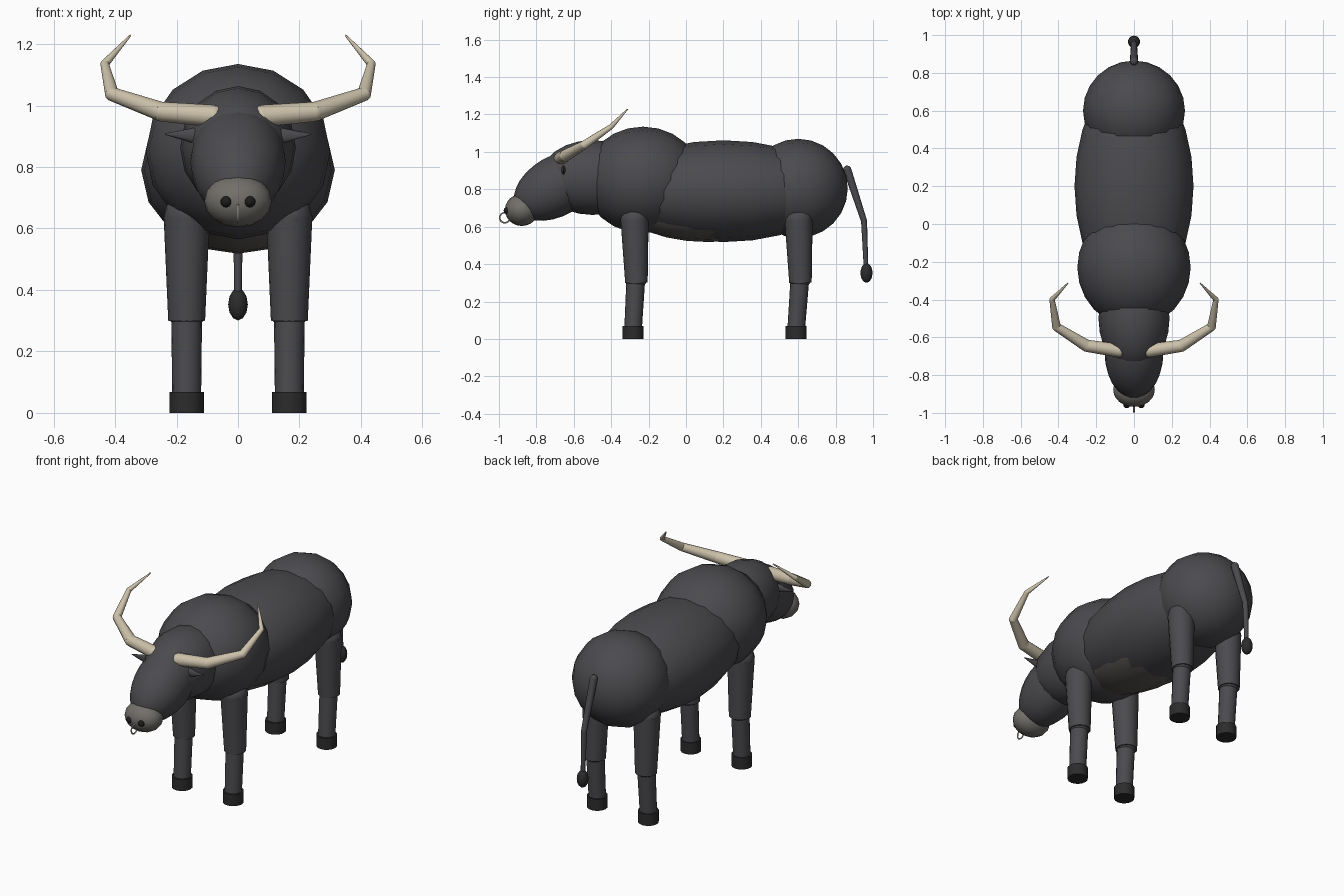
import bpy
import math
from mathutils import Vector

cube = bpy.data.objects.get("Cube")
if cube:
    bpy.data.objects.remove(cube, do_unlink=True)


def material(name, rgb):
    m = bpy.data.materials.new(name)
    m.use_nodes = True
    m.diffuse_color = (*rgb, 1)
    m.node_tree.nodes["Principled BSDF"].inputs["Base Color"].default_value = (*rgb, 1)
    return m


HIDE = material("charcoal hide", (0.07, 0.07, 0.078))
MUZZLE = material("grey muzzle", (0.17, 0.16, 0.145))
BELLY = material("taupe belly", (0.11, 0.1, 0.09))
HORN = material("ivory horn", (0.6, 0.53, 0.4))
HOOF = material("dark hoof", (0.025, 0.025, 0.025))
NOSTRIL = material("black nostril", (0.012, 0.012, 0.012))
RING = material("pale metal", (0.5, 0.48, 0.42))


def finish(name, mat):
    ob = bpy.context.object
    ob.name = name
    ob.data.materials.append(mat)
    bpy.ops.object.shade_smooth_by_angle(angle=math.radians(50))
    return ob


def ellipsoid(name, mat, centre, radii, tilt=0, segments=16, rings=12):
    """Ellipsoid with its poles along y; tilt turns it about x."""
    bpy.ops.mesh.primitive_uv_sphere_add(segments=segments, ring_count=rings, location=centre,
                                         rotation=(math.pi / 2 + tilt, 0, 0))
    bpy.context.object.scale = (radii[0], radii[2], radii[1])
    return finish(name, mat)


def limb(name, mat, start, end, r1, r2, sides=16):
    """Tapered round bar between two points."""
    a, b = Vector(start), Vector(end)
    bpy.ops.mesh.primitive_cone_add(vertices=sides, radius1=r1, radius2=r2, depth=(b - a).length,
                                    location=(a + b) / 2)
    bpy.context.object.rotation_euler = (b - a).to_track_quat("Z", "Y").to_euler()
    return finish(name, mat)


def ball(name, mat, centre, r):
    return ellipsoid(name, mat, centre, (r, r, r), segments=12, rings=8)


def chain(name, mat, points, radii):
    """Jointed bars with a ball at each inner joint and at the root."""
    for i in range(len(points) - 1):
        limb(f"{name}_part_{i + 1}", mat, points[i], points[i + 1], radii[i], radii[i + 1], 12)
        ball(f"{name}_joint_{i + 1}", mat, points[i], radii[i])


# Trunk
ellipsoid("barrel", HIDE, (0, 0.2, 0.79), (0.315, 0.6, 0.272))
ellipsoid("rump", HIDE, (0, 0.6, 0.805), (0.27, 0.265, 0.265))
ellipsoid("shoulders", HIDE, (0, -0.23, 0.85), (0.3, 0.315, 0.285))
ellipsoid("belly", BELLY, (0, 0.12, 0.703), (0.25, 0.45, 0.185))

# Neck and head
ellipsoid("neck", HIDE, (0, -0.5, 0.863), (0.188, 0.28, 0.2))
ellipsoid("head", HIDE, (0, -0.69, 0.818), (0.155, 0.25, 0.16), math.radians(30), 20, 14)
ellipsoid("muzzle", MUZZLE, (0, -0.878, 0.69), (0.11, 0.09, 0.086))
bpy.ops.mesh.primitive_torus_add(major_radius=0.027, minor_radius=0.004, major_segments=20,
                                 minor_segments=8, location=(0, -0.969, 0.648),
                                 rotation=(0, math.pi / 2, 0))
finish("nose_ring", RING)

for side, s in (("left", 1), ("right", -1)):
    ball(f"{side}_nostril", NOSTRIL, (s * 0.038, -0.956, 0.687), 0.019)

    # Ear: a flattened cone pointing sideways
    ear = limb(f"{side}_ear", HIDE, (s * 0.1, -0.655, 0.9), (s * 0.238, -0.655, 0.907), 0.036, 0.002, 12)
    bpy.context.view_layer.update()
    bpy.ops.object.transform_apply(location=True, rotation=True, scale=True)
    for v in ear.data.vertices:
        v.co.y = -0.655 + (v.co.y + 0.655) * 0.45

    # Horn sweeping out, back and up
    path = [(0.08, -0.67, 0.966), (0.25, -0.645, 0.98), (0.41, -0.545, 1.037),
            (0.434, -0.4, 1.135), (0.35, -0.313, 1.228)]
    chain(f"{side}_horn", HORN, [(s * x, y, z) for x, y, z in path],
          [0.036, 0.032, 0.023, 0.014, 0.003])

    # Legs
    for end, y, shift in (("front", -0.275, -0.008), ("rear", 0.602, -0.013)):
        n = f"{end}_{side}"
        x = s * 0.167
        foot = y + shift
        ball(f"{n}_hip", HIDE, (x, y, 0.637), 0.075)
        limb(f"{n}_upper_leg", HIDE, (x, y + 0.01, 0.3), (x, y, 0.64), 0.06, 0.075)
        ellipsoid(f"{n}_knee", HIDE, (x, y + 0.008, 0.308), (0.056, 0.056, 0.03))
        limb(f"{n}_lower_leg", HIDE, (x, foot, 0.05), (x, y + 0.006, 0.31), 0.047, 0.05)
        limb(f"{n}_hoof", HOOF, (x, foot, 0), (x, foot, 0.068), 0.056, 0.056)

# Tail
chain("tail", HIDE, [(0, 0.862, 0.905), (0, 0.952, 0.63), (0, 0.963, 0.37)], [0.022, 0.016, 0.012])
ellipsoid("tail_tuft", HOOF, (0, 0.965, 0.353), (0.032, 0.032, 0.052), 0, 12, 10)
